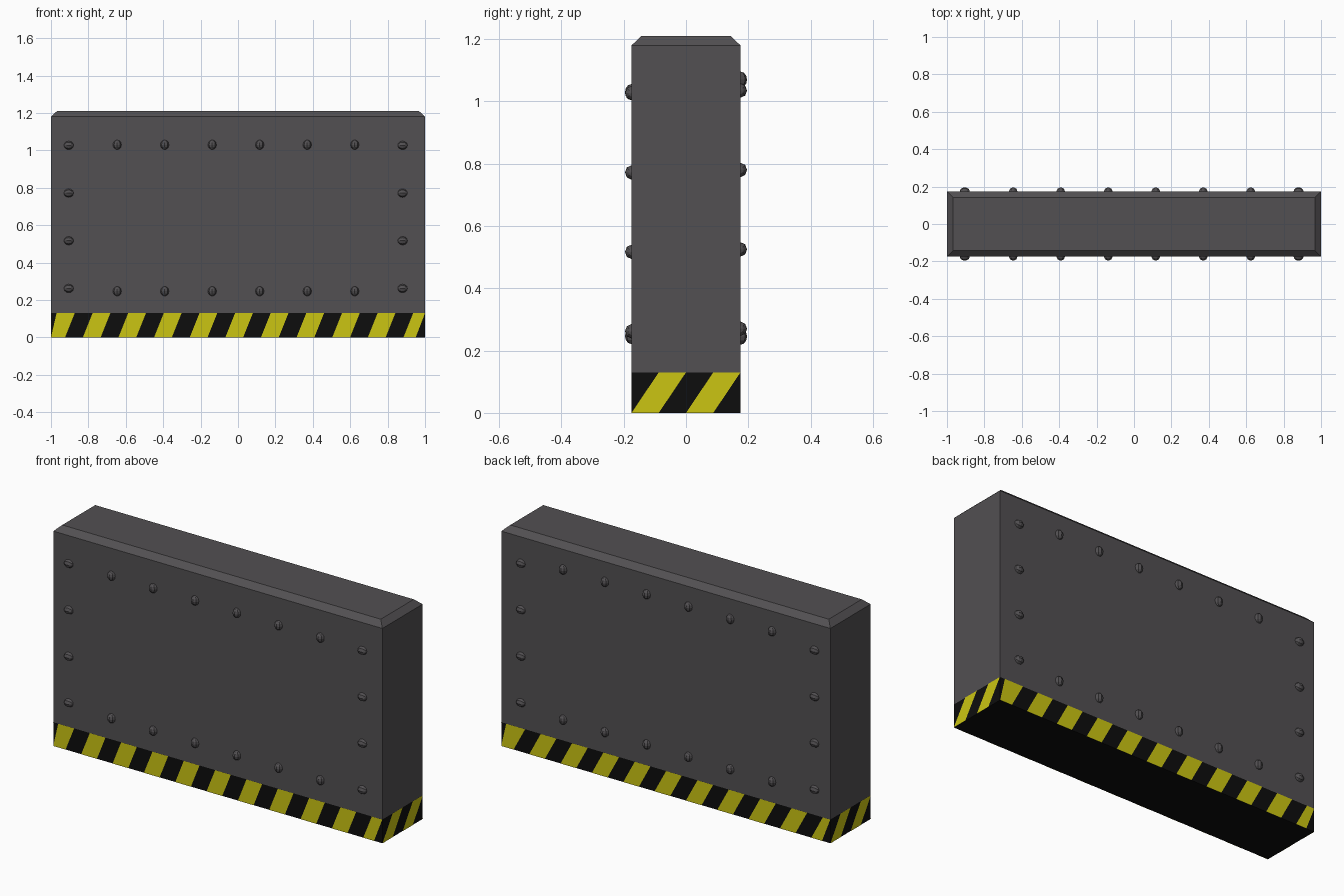
import bpy, bmesh
from mathutils import Matrix, Vector

if "Cube" in bpy.data.objects:
    bpy.data.objects.remove(bpy.data.objects["Cube"])

HX, HY, BAND, CHAMFER_Z, TOP = 1.0, 0.175, 0.13, 1.18, 1.21


def material(name, rgb):
    m = bpy.data.materials.new(name)
    m.diffuse_color = (*rgb, 1)
    m.use_nodes = True
    m.node_tree.nodes["Principled BSDF"].inputs["Base Color"].default_value = m.diffuse_color
    return m


steel = material("dark_steel", (0.085, 0.08, 0.085))
black = material("band_black", (0.004, 0.004, 0.004))
yellow = material("band_yellow", (0.60, 0.56, 0.006))


def make_object(name, bm, mats):
    bmesh.ops.recalc_face_normals(bm, faces=bm.faces)
    me = bpy.data.meshes.new(name)
    bm.to_mesh(me)
    bm.free()
    for m in mats:
        me.materials.append(m)
    ob = bpy.data.objects.new(name, me)
    bpy.context.collection.objects.link(ob)
    return ob


# Barrier slab: stacked rectangles, black foot band, chamfered top
bm = bmesh.new()
rings = []
for z, inset in ((0, 0), (BAND, 0), (CHAMFER_Z, 0), (TOP, 0.032)):
    x, y = HX - inset, HY - inset
    rings.append([bm.verts.new((sx * x, sy * y, z))
                  for sx, sy in ((-1, -1), (1, -1), (1, 1), (-1, 1))])
for level, (lo, hi) in enumerate(zip(rings, rings[1:])):
    for i in range(4):
        j = (i + 1) % 4
        f = bm.faces.new((lo[i], lo[j], hi[j], hi[i]))
        f.material_index = 1 if level == 0 else 0
bm.faces.new(rings[-1])
bm.faces.new(rings[0]).material_index = 1
make_object("barrier_slab", bm, [steel, black])


# Hazard stripes: slanted yellow panels laid just proud of the band
def stripes(name, spans, half_depth, turn):
    bm = bmesh.new()
    rot = Matrix.Rotation(turn, 3, 'Z')
    y = -half_depth - 0.001
    for b0, b1, t0, t1 in spans:
        pts = ((b0, 0), (b1, 0), (t1, BAND), (t0, BAND))
        bm.faces.new([bm.verts.new(rot @ Vector((u, y, z))) for u, z in pts])
    ob = make_object(name, bm, [yellow])
    # keep normals pointing outward
    out = rot @ Vector((0, -1, 0))
    for p in ob.data.polygons:
        if p.normal.dot(out) < 0:
            p.flip()


def long_spans(shift):
    step = 2 / 21
    spans = [(-1, -0.925, -0.97, -0.925 + shift)]
    for k in range(9):
        a = -0.925 + step * (2 * k + 1)
        spans.append((a, a + step, a + shift, a + step + shift))
    a = -0.925 + step * 19
    spans.append((a, 0.95, a + shift, 1.0))
    return spans


w = HY / 2
short_spans = [(a, a + w, a + w, a + 2 * w) for a in (-HY, 0)]
PI = 3.14159265
stripes("front_stripes", long_spans(0.052), HY, 0)
stripes("back_stripes", long_spans(0.07), HY, PI)
stripes("right_stripes", short_spans, HX, PI / 2)
stripes("left_stripes", short_spans, HX, -PI / 2)


# Rivets: faceted domes around the edge of both large faces
def rivets(name, y, row_zs, column_z0):
    bm = bmesh.new()

    def dome(x, z, sx, sz):
        m = Matrix.Translation((x, y, z)) @ Matrix.Diagonal((sx, 0.021, sz, 1))
        if sx > sz:  # column rivets lie on their side
            m = m @ Matrix.Rotation(PI / 2, 4, 'Y')
        bmesh.ops.create_uvsphere(bm, u_segments=8, v_segments=6,
                                  radius=1, matrix=m)

    for z in row_zs:
        for i in range(1, 7):
            dome(-0.9 + 0.254 * i, z, 0.023, 0.026)
    for x in (-0.905, 0.88):
        for i in range(4):
            dome(x, column_z0 + 0.255 * i, 0.026, 0.023)
    make_object(name, bm, [steel])


rivets("front_rivets", -HY, (0.247, 1.03), 0.262)
rivets("back_rivets", HY, (0.245, 1.07), 0.27)
